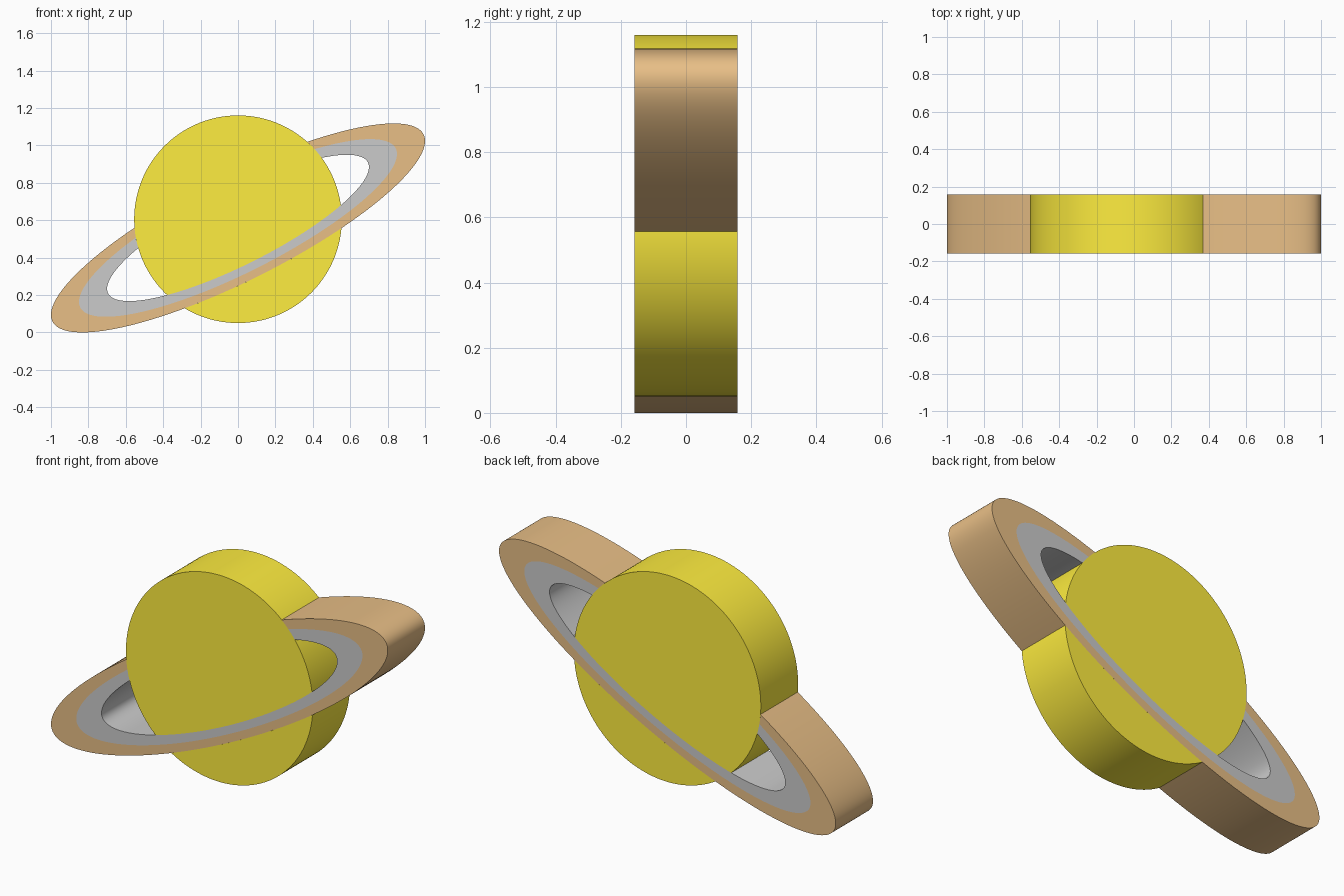
import bpy, bmesh
from math import sin, cos, pi, radians, atan2, hypot

if "Cube" in bpy.data.objects:
    bpy.data.objects.remove(bpy.data.objects["Cube"])

HALF = 0.158                       # half thickness in y
R, CZ = 0.555, 0.605               # planet radius and height
A, B, TILT, EZ = 1.111, 0.279, radians(26.75), 0.5585   # outer ring ellipse
OUTER, MIDDLE, INNER = 1.0, 0.85, 0.70                  # ring band scales


def ell(s, t):
    u, v = s * A * cos(t), s * B * sin(t)
    return (u * cos(TILT) - v * sin(TILT), EZ + u * sin(TILT) + v * cos(TILT))


def cross(s, t_out, t_in):
    """Ellipse parameter where it meets the planet circle."""
    for _ in range(50):
        m = (t_out + t_in) / 2
        x, z = ell(s, m)
        if hypot(x, z - CZ) > R:
            t_out = m
        else:
            t_in = m
    return t_out


def ell_arc(s, t0, t1, n=120):
    return [ell(s, t0 + (t1 - t0) * i / n) for i in range(n + 1)]


def circ_arc(p, q, ccw=True, n=96):
    """Inner points of the planet circle from p to q (ends left out)."""
    a0, a1 = (atan2(z - CZ, x) for x, z in (p, q))
    d = (a1 - a0) % (2 * pi) if ccw else -((a0 - a1) % (2 * pi))
    return [(R * cos(a0 + d * i / n), CZ + R * sin(a0 + d * i / n)) for i in range(1, n)]


def slab(name, outline, mat=None):
    """Extrude an x-z outline through the thickness."""
    bm = bmesh.new()
    cap = bm.faces.new([bm.verts.new((x, -HALF, z)) for x, z in outline])
    ext = bmesh.ops.extrude_face_region(bm, geom=[cap], use_keep_orig=True)
    new = [g for g in ext["geom"] if isinstance(g, bmesh.types.BMVert)]
    bmesh.ops.translate(bm, verts=new, vec=(0, 2 * HALF, 0))
    caps = [f for f in bm.faces if len(f.verts) > 4]
    bmesh.ops.triangulate(bm, faces=caps)
    bmesh.ops.recalc_face_normals(bm, faces=bm.faces)
    me = bpy.data.meshes.new(name)
    bm.to_mesh(me)
    bm.free()
    ob = bpy.data.objects.new(name, me)
    bpy.context.collection.objects.link(ob)
    if mat:
        me.materials.append(mat)
    bpy.ops.object.select_all(action='DESELECT')
    ob.select_set(True)
    bpy.context.view_layer.objects.active = ob
    bpy.ops.object.shade_smooth_by_angle(angle=radians(30))


def material(name, rgb):
    m = bpy.data.materials.new(name)
    m.diffuse_color = (*rgb, 1)
    m.use_nodes = True
    m.node_tree.nodes["Principled BSDF"].inputs["Base Color"].default_value = m.diffuse_color
    return m


def band(name, s_out, s_in, mat=None):
    """Ring band passing in front of the planet and stopping behind it."""
    r0, l0 = cross(s_out, 0, pi / 2), cross(s_out, pi, pi / 2)
    r1, l1 = cross(s_in, 0, pi / 2), cross(s_in, pi, pi / 2)
    pts = ell_arc(s_out, l0 - 2 * pi, r0, 160)
    pts += circ_arc(ell(s_out, r0), ell(s_in, r1), ccw=False, n=8)
    pts += ell_arc(s_in, r1, l1 - 2 * pi, 160)
    pts += circ_arc(ell(s_in, l1), ell(s_out, l0), ccw=False, n=8) \
        if ell(s_in, l1)[1] < ell(s_out, l0)[1] else []
    slab(name, pts, mat)


yellow = material("planet_yellow", (1.0, 0.85, 0.05))
brown = material("ring_brown", (0.81, 0.52, 0.24))

# Ring bands
band("outer_ring", OUTER, MIDDLE, brown)
band("inner_ring", MIDDLE, INNER)

# Planet above the front of the ring
tr, tl = cross(INNER, 0, -pi / 2), cross(INNER, -pi, -pi / 2)
slab("planet_upper", ell_arc(INNER, tl, tr)
     + circ_arc(ell(INNER, tr), ell(INNER, tl), n=128), yellow)

# Planet below the front of the ring
tr, tl = cross(OUTER, 0, -pi / 2), cross(OUTER, -pi, -pi / 2)
slab("planet_lower", ell_arc(OUTER, tr, tl)
     + circ_arc(ell(OUTER, tl), ell(OUTER, tr)), yellow)
